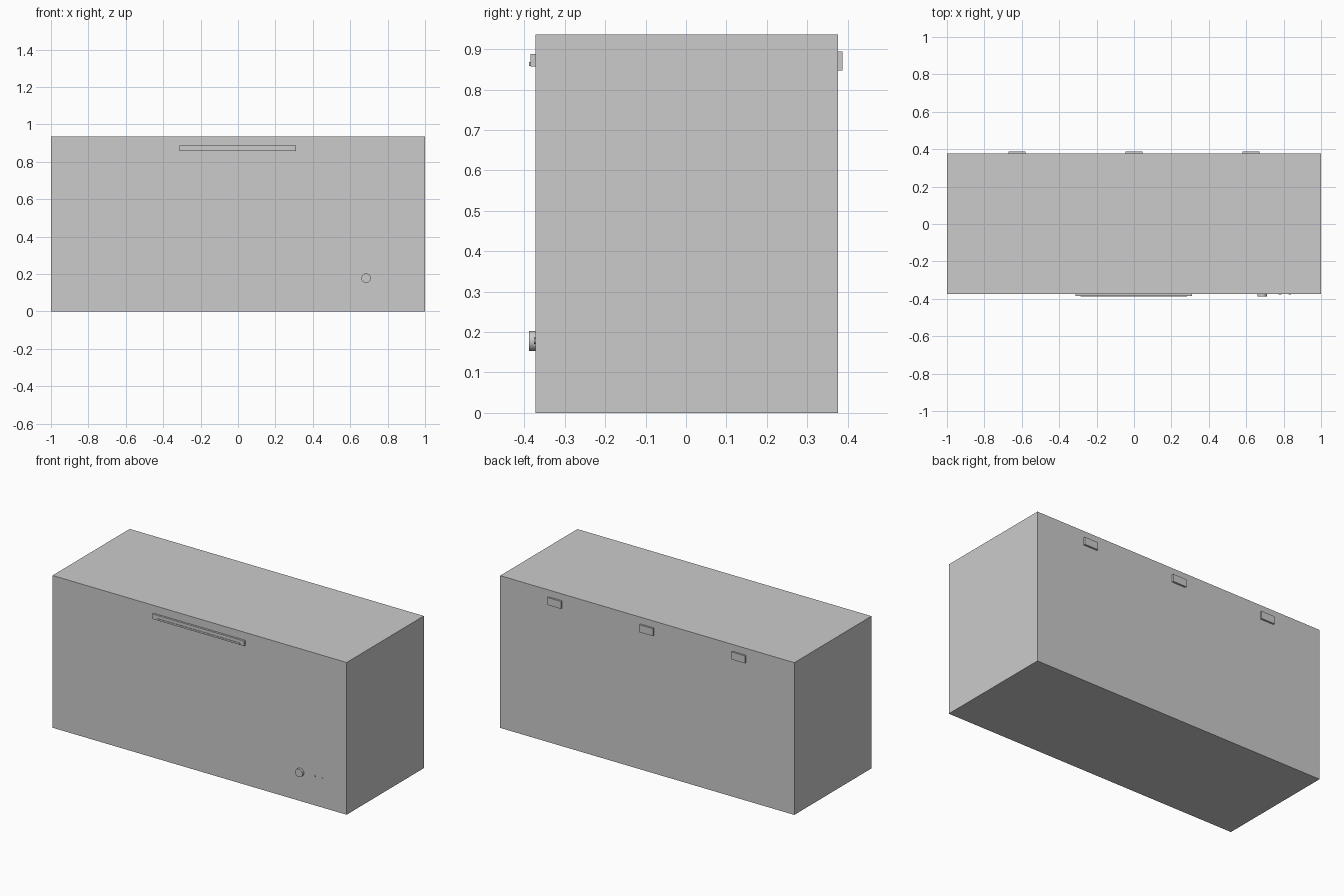
import bpy
import math

if "Cube" in bpy.data.objects:
    bpy.data.objects.remove(bpy.data.objects["Cube"])


def box(name, x0, x1, y0, y1, z0, z1):
    bpy.ops.mesh.primitive_cube_add(
        size=1, location=((x0 + x1) / 2, (y0 + y1) / 2, (z0 + z1) / 2))
    ob = bpy.context.object
    ob.name = name
    ob.scale = (x1 - x0, y1 - y0, z1 - z0)
    bpy.ops.object.transform_apply(location=False, rotation=False, scale=True)
    return ob


def disc(name, x, z, radius, y_front, sides):
    depth = FRONT - y_front
    bpy.ops.mesh.primitive_cylinder_add(
        vertices=sides, radius=radius, depth=depth,
        location=(x, (FRONT + y_front) / 2, z), rotation=(math.pi / 2, 0, 0))
    ob = bpy.context.object
    ob.name = name
    bpy.ops.object.shade_smooth_by_angle()
    return ob


FRONT, BACK = -0.373, 0.376

# Chest body
box("chest_body", -1, 1, FRONT, BACK, 0, 0.936)

# Lid handle: plate with a slim grip lip along its lower half
box("handle_plate", -0.313, 0.311, -0.385, FRONT, 0.857, 0.888)
box("handle_grip", -0.285, 0.283, -0.388, -0.385, 0.859, 0.869)

# Thermostat knob and two indicator lights
disc("thermostat_knob", 0.685, 0.178, 0.025, -0.388, 32)
for i, (x, r) in enumerate(((0.78, 0.008), (0.833, 0.007))):
    disc(f"indicator_light_{i + 1}", x, 0.178, r, -0.376, 16)

# Rear hinges
for i, x in enumerate((-0.626, 0, 0.626)):
    box(f"hinge_{i + 1}", x - 0.046, x + 0.046, BACK, 0.387, 0.848, 0.894)
